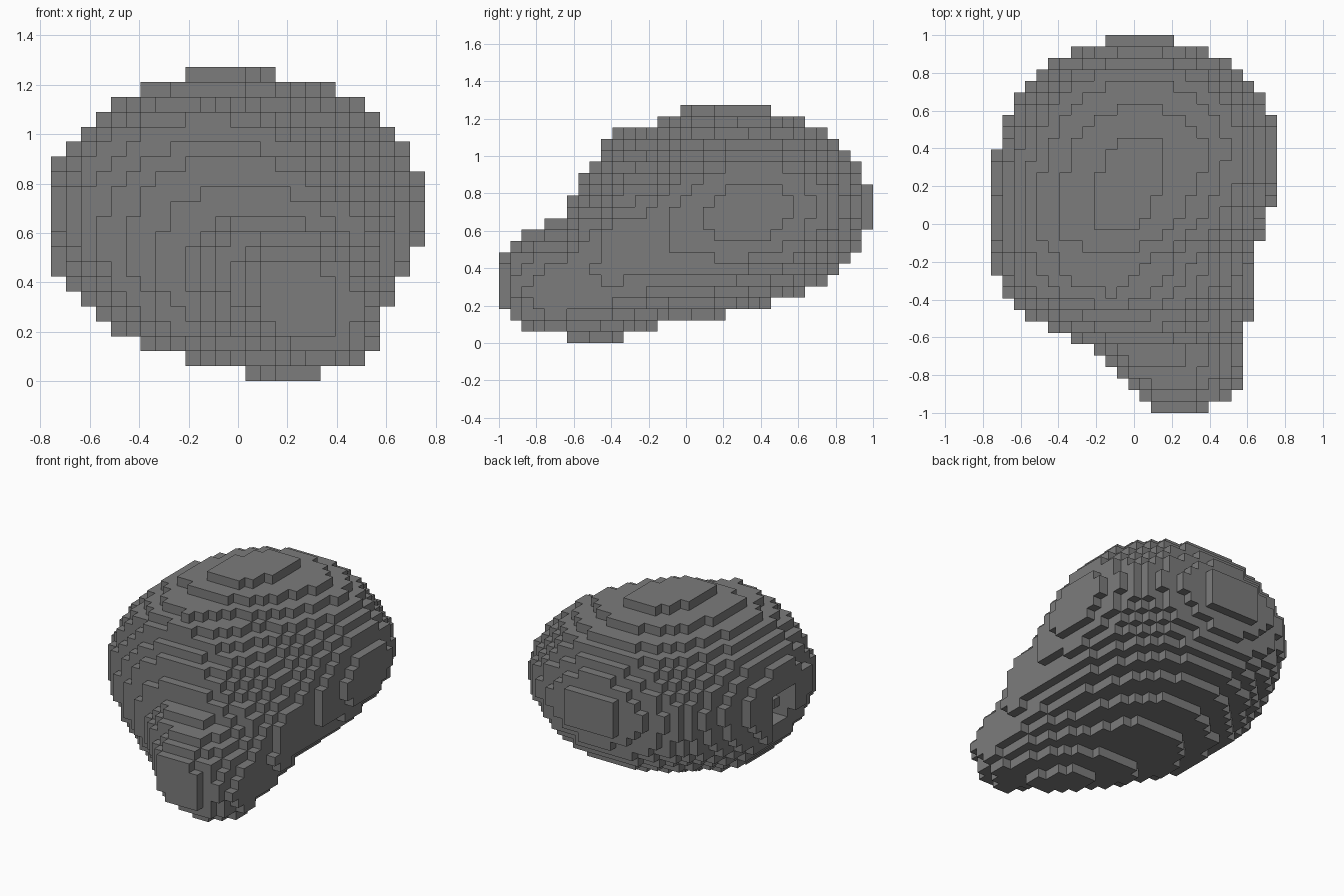
import bpy
import bmesh
from mathutils import Vector

cube = bpy.data.objects.get("Cube")
if cube:
    bpy.data.objects.remove(cube, do_unlink=True)

# Grid of blocks: width, length and height in cells
SIZE = (25, 33, 21)
CELL = 2 / SIZE[1]

# Cross-section limits from the narrow front to the broad back, in cells:
# row, side limits, bottom, top
SECTIONS = [
    (0, 14, 19, 3, 8), (1, 13.5, 20, 2.5, 8.5), (2, 12.5, 21.5, 1.5, 9.5),
    (4, 10.5, 22, 1, 10.8), (5.5, 9, 22.2, .7, 11.2), (6.5, 7, 22.2, .3, 13.2),
    (7.5, 5, 22.4, .2, 15), (9, 2.5, 22.7, .2, 16.8), (10, 1.5, 23, .2, 18.4),
    (12, .3, 23, .8, 19), (14, 0, 23.3, 1.5, 19.5), (16, -.3, 24, 1.9, 20.7),
    (20, -.2, 25, 2.4, 20.9), (24, .8, 25.1, 3.5, 20.6), (27, 2, 24, 4.5, 19.5),
    (29, 3.5, 22.5, 5.5, 18.5), (30, 4.5, 21.5, 6.5, 17.5),
    (31, 6, 20, 7.5, 16.5), (32, 8.5, 17.5, 9, 15), (33, 10.5, 15.5, 10.5, 13.5),
]


def blend(table, y):
    """Mix the two nearest table rows."""
    for a, b in zip(table, table[1:]):
        if a[0] <= y <= b[0]:
            f = (y - a[0]) / (b[0] - a[0])
            return [p + (q - p) * f for p, q in zip(a[1:], b[1:])]


# Roundness of the section quarters by row:
# upper left, lower left, upper right, lower right
ROUNDNESS = [
    (0, 2, 2, 2.1, 2), (4, 1.7, 1.9, 2, 1.8), (10, 1.6, 1.9, 1.95, 1.7),
    (15, 1.65, 1.9, 1.9, 2.8), (22, 1.9, 2, 1.9, 2.4), (33, 2, 2, 2, 2),
]


def front_weight(y):
    """One behind the snout, fading out at the tip and over the back."""
    return max(0, min(1, y / 4, (20 - y) / 8))


def in_recess(i, j, k):
    """Shallow rough pit in the right side."""
    return 15 <= j <= 18 and 8 <= k <= 11 and i < 3 - (j % 2) * (k % 2)


def filled_cells():
    cells = set()
    for j in range(SIZE[1]):
        x0, x1, z0, z1 = blend(SECTIONS, j + 0.5)
        powers = blend(ROUNDNESS, j + 0.5)
        weight = front_weight(j + 0.5)
        half_w, half_h = (x1 - x0) / 2, (z1 - z0) / 2
        for k in range(SIZE[2]):
            t = (k + 0.5 - z0) / half_h - 1
            # The keel leans left and the crown leans right
            slant = weight * (-2.3 if t < 0 else -1.5)
            inner_w = (half_w ** 2 - slant ** 2) ** 0.5
            for i in range(SIZE[0]):
                s = (i + 0.5 - (x0 + x1) / 2 - slant * t) / inner_w
                power = powers[2 * (s < 0) + (t < 0)]
                inside = abs(s) ** power + abs(t) ** power <= 1
                if inside and not in_recess(i, j, k):
                    cells.add((i, j, k))
    return cells


def block_mesh(cells):
    """Make a square face wherever a filled cell meets an empty one."""
    bm = bmesh.new()
    corners = {}

    def corner(p):
        if p not in corners:
            co = Vector(p) - Vector((SIZE[0] / 2, SIZE[1] / 2, 0))
            corners[p] = bm.verts.new(co * CELL)
        return corners[p]

    for cell in sorted(cells):
        for axis in range(3):
            u, v = (axis + 1) % 3, (axis + 2) % 3
            for side in (0, 1):
                near = list(cell)
                near[axis] += 2 * side - 1
                if tuple(near) in cells:
                    continue
                ring = []
                for du, dv in ((0, 0), (1, 0), (1, 1), (0, 1)):
                    p = list(cell)
                    p[axis] += side
                    p[u] += du
                    p[v] += dv
                    ring.append(corner(tuple(p)))
                bm.faces.new(ring if side else ring[::-1])
    mesh = bpy.data.meshes.new("stepped_rock")
    bm.to_mesh(mesh)
    bm.free()
    return mesh


# Plain grey surface
grey = bpy.data.materials.new("mid_grey")
grey.use_nodes = True
colour = (0.2, 0.2, 0.2, 1)
grey.diffuse_color = colour
grey.node_tree.nodes["Principled BSDF"].inputs["Base Color"].default_value = colour

# Stepped body
mesh = block_mesh(filled_cells())
mesh.materials.append(grey)
body = bpy.data.objects.new("stepped_rock", mesh)
bpy.context.collection.objects.link(body)
